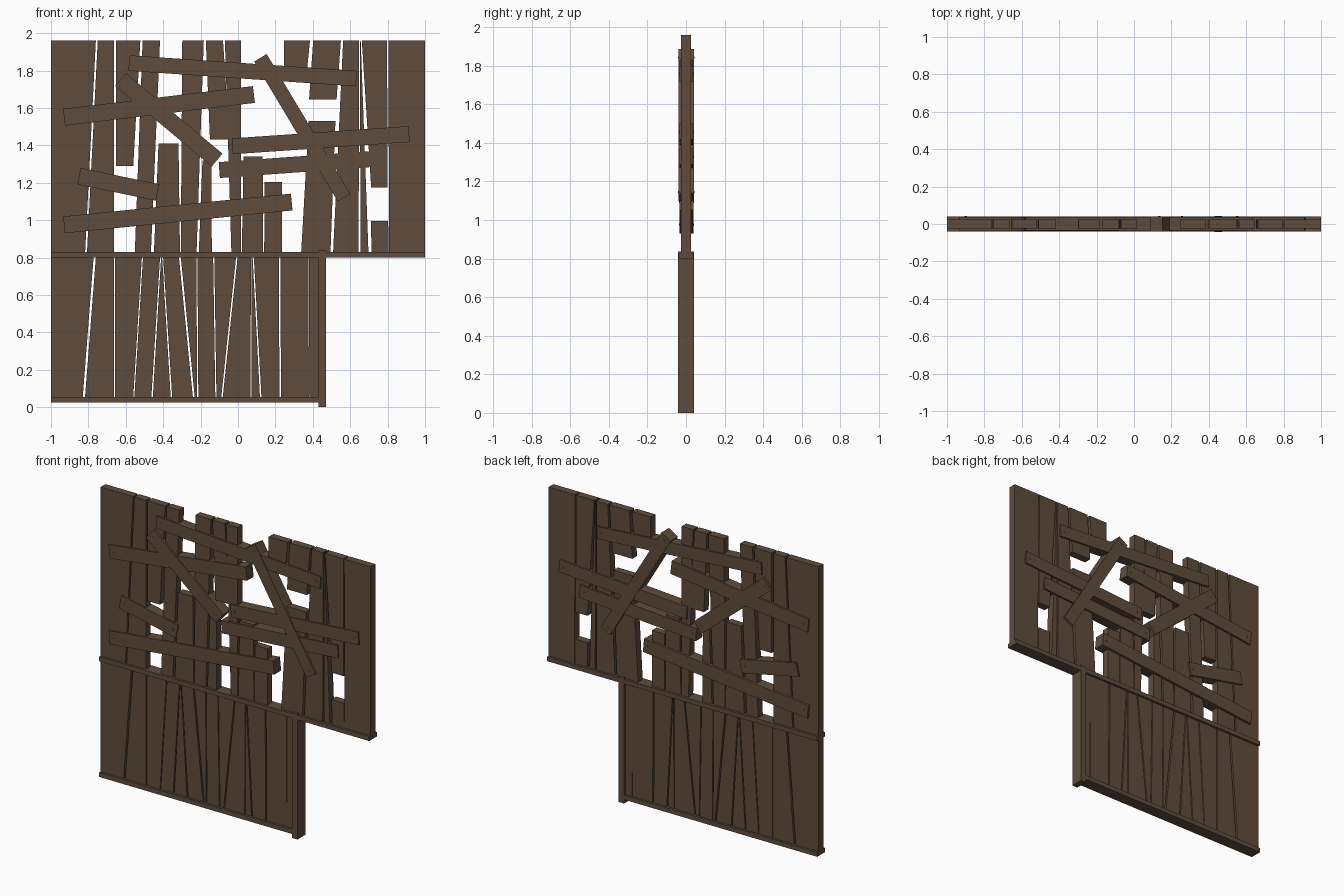
import bpy, bmesh, math

wood = bpy.data.materials.new("dark_wood")
wood.diffuse_color = (0.115, 0.073, 0.045, 1)


def prism(name, outline, y0, y1):
    """Extrude an x-z outline from y0 to y1."""
    bm = bmesh.new()
    face = bm.faces.new([bm.verts.new((x, y0, z)) for x, z in outline])
    out = bmesh.ops.extrude_face_region(bm, geom=[face])
    moved = [v for v in out["geom"] if isinstance(v, bmesh.types.BMVert)]
    bmesh.ops.translate(bm, verts=moved, vec=(0, y1 - y0, 0))
    bmesh.ops.recalc_face_normals(bm, faces=bm.faces)
    me = bpy.data.meshes.new(name)
    bm.to_mesh(me)
    bm.free()
    me.materials.append(wood)
    ob = bpy.data.objects.new(name, me)
    bpy.context.collection.objects.link(ob)
    return ob


def box(name, x0, x1, y0, y1, z0, z1):
    return prism(name, [(x0, z0), (x1, z0), (x1, z1), (x0, z1)], y0, y1)


def plank(name, bl, br, tl, tr, z0, z1):
    return prism(name, [(bl, z0), (br, z0), (tr, z1), (tl, z1)], -0.025, 0.025)


# frame: sill, middle rail and door post
box("middle_rail", -1, 1, -0.04, 0.04, 0.80, 0.83)
box("bottom_rail", -1, 0.43, -0.04, 0.04, 0.025, 0.055)
box("door_post", 0.43, 0.47, -0.042, 0.042, 0, 0.838)

# lower wall: planks between slanted gaps (gap centre at bottom, at top, half width)
gaps = [(-1, -1, 0), (-.825, -.765, .006), (-.66, -.66, .003), (-.558, -.51, .003),
        (-.46, -.412, .004), (-.355, -.405, .004), (-.235, -.312, .005),
        (-.215, -.22, .003), (-.118, -.13, .003), (-.087, -.005, .004),
        (.07, .072, .003), (.122, .08, .004), (.226, .222, .004),
        (.38, .378, .001), (.44, .44, 0)]
for (b0, t0, w0), (b1, t1, w1) in zip(gaps, gaps[1:]):
    tl, tr = t0 + w0, t1 - w1
    if tr - tl < 0.004:                      # wedge-shaped plank
        tl, tr = (tl + tr) / 2 - .002, (tl + tr) / 2 + .002
    plank("lower_plank", b0 + w0, b1 - w1, tl, tr, 0.04, 0.815)

# upper wall: bottom left/right, top left/right, bottom and top height
T, B = 1.96, 0.815
upper = [(-1, -.818, -1, -.76, B, T), (-.808, -.664, -.75, -.664, B, T),
         (-.652, -.56, -.652, -.522, 1.29, T), (-.552, -.466, -.51, -.417, B, T),
         (-.45, -.31, -.425, -.318, B, 1.41), (-.306, -.222, -.298, -.183, B, T),
         (-.21, -.14, -.19, -.142, B, 1.32), (-.15, -.045, -.172, -.08, 1.43, T),
         (-.035, .015, -.07, .015, B, T), (.02, .135, .03, .132, B, 1.34),
         (.14, .235, .142, .235, B, 1.205), (.245, .365, .245, .385, 1.76, T),
         (.38, .527, .402, .55, 1.645, T), (.337, .494, .378, .521, B, 1.53),
         (.508, .645, .562, .647, B, T), (.655, .698, .652, .656, B, T),
         (.712, .8, .662, .797, 1.175, T), (.715, .805, .71, .803, B, .995),
         (.808, 1, .804, 1, B, T)]
for p in upper:
    plank("upper_plank", *p)

# nailed boards across the gaps: start, end, width, front and back depth
boards = [(-.583, 1.84, .633, 1.757, .083, -.034, .037), (-.93, 1.55, .085, 1.672, .09, -.034, .037),
          (-.628, 1.752, -.112, 1.321, .09, -.037, .038), (.12, 1.868, .567, 1.12, .078, -.039, .041),
          (-.85, 1.235, -.43, 1.148, .09, -.034, .037), (-.93, .975, .287, 1.097, .09, -.034, .04),
          (-.03, 1.395, .915, 1.46, .085, -.034, .037), (-.1, 1.268, .763, 1.33, .085, -.033, .036)]
for x0, z0, x1, z1, w, y0, y1 in boards:
    d = math.hypot(x1 - x0, z1 - z0)
    ux, uz = (x1 - x0) / d, (z1 - z0) / d
    nx, nz = -uz * w / 2, ux * w / 2
    prism("nailed_board", [(x0 - nx, z0 - nz), (x1 - nx, z1 - nz),
                           (x1 + nx, z1 + nz), (x0 + nx, z0 + nz)], y0, y1)
    # nail heads near both ends
    for cx, cz, s in ((x0, z0, .03), (x1, z1, -.03)):
        px, pz = cx + ux * s, cz + uz * s
        ring = [(px + .006 * math.cos(a * math.pi / 3), pz + .006 * math.sin(a * math.pi / 3))
                for a in range(6)]
        prism("nail", ring, y0 - .002, y1 + .002)
